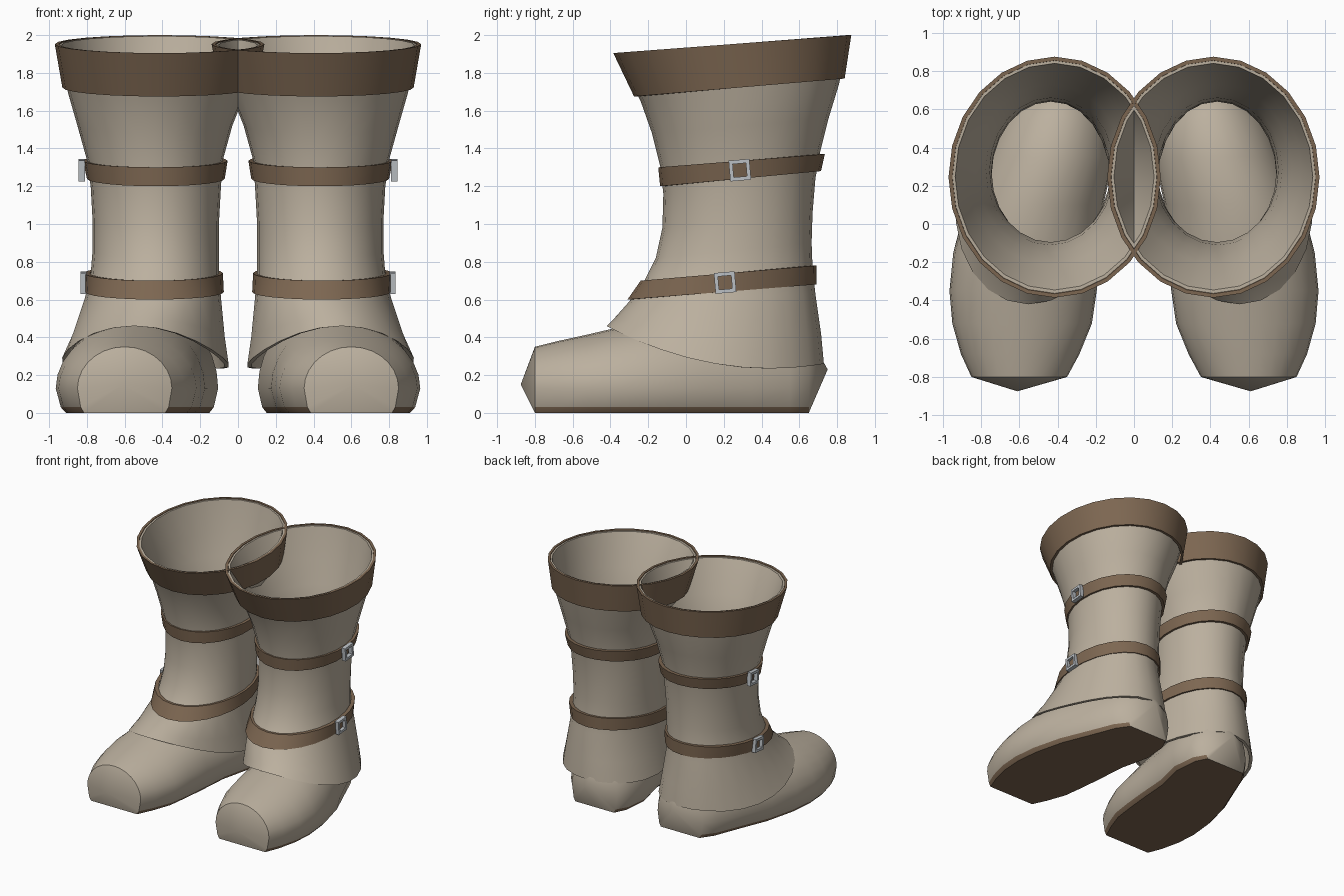
import bpy, bmesh, math
from mathutils import Matrix, Vector

cube = bpy.data.objects.get("Cube")
if cube:
    bpy.data.objects.remove(cube, do_unlink=True)

SEGMENTS = 24


def make_material(name, color):
    mat = bpy.data.materials.new(name)
    mat.use_nodes = True
    mat.diffuse_color = (*color, 1)
    mat.node_tree.nodes["Principled BSDF"].inputs["Base Color"].default_value = (*color, 1)
    return mat


suede = make_material("pale suede", (0.50, 0.435, 0.345))
leather = make_material("brown leather", (0.205, 0.135, 0.083))
metal = make_material("grey metal", (0.50, 0.53, 0.56))


def finish(name, bm, materials, angle=40):
    """Turn a bmesh into an object, mirrored to make the pair."""
    bmesh.ops.recalc_face_normals(bm, faces=bm.faces)
    mesh = bpy.data.meshes.new(name)
    bm.to_mesh(mesh)
    bm.free()
    for mat in materials:
        mesh.materials.append(mat)
    obj = bpy.data.objects.new(name, mesh)
    bpy.context.collection.objects.link(obj)
    bpy.ops.object.select_all(action="DESELECT")
    obj.select_set(True)
    bpy.context.view_layer.objects.active = obj
    bpy.ops.object.shade_smooth_by_angle(angle=math.radians(angle))
    mirror = obj.modifiers.new("pair", "MIRROR")
    mirror.use_mirror_merge = False
    return obj


def bridge(bm, a, b):
    n = len(a)
    for i in range(n):
        j = (i + 1) % n
        bm.faces.new((a[i], a[j], b[j], b[i]))


def oval(bm, ring, inset=0.0):
    """Tilted oval: inner x, outer x, front y, back y, front z, back z, side drop."""
    x0, x1, y0, y1, z0, z1, drop = ring
    verts = []
    for i in range(SEGMENTS):
        a = math.tau * i / SEGMENTS
        c, s = math.cos(a), math.sin(a)
        x = (x0 + x1) / 2 + ((x1 - x0) / 2 - inset) * c + 0.6 * drop * s
        y = (y0 + y1) / 2 + ((y1 - y0) / 2 - inset) * s
        z = (z0 + z1) / 2 + (z1 - z0) / 2 * s + drop * c * c
        verts.append(bm.verts.new((x, y, z)))
    return verts


def shell(name, rings, thickness, mat):
    """Open tube with real wall thickness."""
    bm = bmesh.new()
    loops = [oval(bm, r) for r in rings]
    loops += [oval(bm, r, thickness) for r in reversed(rings)]
    for k, loop in enumerate(loops):
        bridge(bm, loop, loops[(k + 1) % len(loops)])
    return finish(name, bm, [mat])


# Boot shafts, flared over the foot at the bottom and outward at the top
shell("boot_shafts", [
    (.05, .93, -.42, .73, .46, .26, -.1),
    (.07, .88, -.38, .715, .50, .42, -.06),
    (.09, .81, -.30, .685, .59, .63, 0),
    (.10, .78, -.22, .67, .70, .77, 0),
    (.10, .77, -.16, .665, .82, .90, 0),
    (.10, .77, -.125, .67, .98, 1.06, 0),
    (.09, .78, -.12, .685, 1.16, 1.24, 0),
    (.08, .80, -.135, .71, 1.3, 1.38, 0),
    (.03, .85, -.18, .755, 1.48, 1.56, 0),
    (-.04, .90, -.24, .81, 1.65, 1.74, 0),
    (-.13, .96, -.37, .865, 1.9, 1.995, 0),
], 0.025, suede)

# Cuffs around the tops
shell("cuffs", [
    (-.095, .93, -.275, .84, 1.675, 1.77, 0),
    (-.14, .97, -.385, .875, 1.905, 2.0, 0),
], 0.02, leather)

# Two straps on each shaft
shell("upper_straps", [
    (.07, .80, -.137, .715, 1.2, 1.28, 0),
    (.055, .82, -.147, .735, 1.3, 1.37, 0),
], 0.03, leather)
shell("lower_straps", [
    (.075, .81, -.31, .69, .60, .68, 0),
    (.08, .815, -.24, .69, .70, .78, 0),
], 0.03, leather)


def foot_section(bm, y, cx, half, top):
    """Flat-bottomed cross-section with a domed top."""
    waist, steps = 0.13, 14
    side = [(0.86, 0), (0.93, 0.03)]
    points = list(side)
    for i in range(steps + 1):
        a = math.pi * i / steps
        points.append((math.cos(a), waist + (top - waist) * math.sin(a)))
    points += [(-x, z) for x, z in reversed(side)]
    return [bm.verts.new((cx + half * x, y, z)) for x, z in points]


# Feet: lofted from toe to heel, with a blunt point at each end
bm = bmesh.new()
sections = [foot_section(bm, *s) for s in [
    (-.80, .60, .25, .35),
    (-.68, .595, .31, .38),
    (-.52, .585, .365, .415),
    (-.35, .58, .385, .455),
    (-.15, .56, .385, .5),
    (.1, .52, .36, .53),
    (.35, .44, .335, .53),
    (.55, .41, .28, .48),
    (.65, .40, .21, .41),
]]
for a, b in zip(sections, sections[1:]):
    bridge(bm, a, b)
for loop, tip in ((sections[0], (.61, -.875, .15)), (sections[-1], (.40, .75, .23))):
    apex = bm.verts.new(tip)
    for i, v in enumerate(loop):
        bm.faces.new((v, loop[(i + 1) % len(loop)], apex))
# Soles are the lowest faces
for face in bm.faces:
    face.material_index = int(max(v.co.z for v in face.verts) < 0.04)
finish("feet", bm, [suede, leather])


def buckles(name, center, tilt):
    """Square frame made of four bars, on the outer side of a strap."""
    bm = bmesh.new()
    size, bar, depth = 0.11, 0.02, 0.034
    offset = (size - bar) / 2
    place = Matrix.Translation(Vector(center)) @ Matrix.Rotation(math.radians(tilt), 4, "X")
    for sign in (-1, 1):
        for pos, dims in (((0, sign * offset, 0), (depth, bar, size)),
                          ((0, 0, sign * offset), (depth, size - 2 * bar, bar))):
            bmesh.ops.create_cube(bm, size=1, matrix=place @ Matrix.Translation(pos)
                                  @ Matrix.Diagonal((*dims, 1)))
    return finish(name, bm, [metal], 30)


buckles("upper_buckles", (.827, .285, 1.285), 5)
buckles("lower_buckles", (.818, .207, .69), 5)
